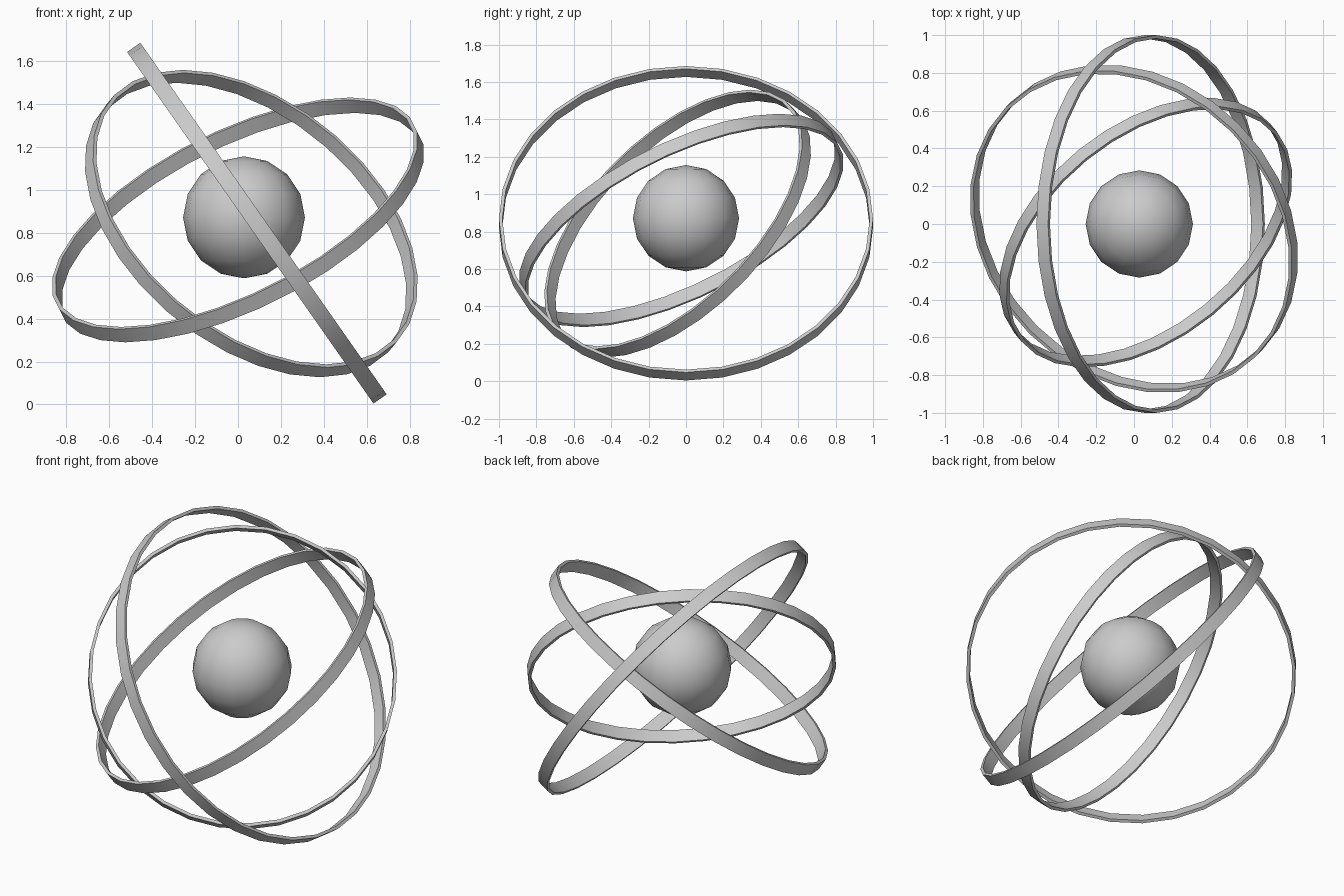
import bpy
from math import radians
from mathutils import Vector

cube = bpy.data.objects.get("Cube")
if cube:
    bpy.data.objects.remove(cube, do_unlink=True)

grey = bpy.data.materials.new("grey")
grey.use_nodes = True
colour = (0.6, 0.6, 0.6, 1)
grey.diffuse_color = colour
grey.node_tree.nodes["Principled BSDF"].inputs["Base Color"].default_value = colour

BAND_HEIGHT = 0.075
BAND_THICKNESS = 0.018


def finish(obj, name):
    obj.name = name
    obj.data.materials.append(grey)
    bpy.ops.object.shade_smooth_by_angle(angle=radians(35))


def ring(name, radius, centre, axis):
    """Thin open band turned so that its hole faces along the axis."""
    bpy.ops.mesh.primitive_cylinder_add(
        vertices=32, radius=radius, depth=BAND_HEIGHT, end_fill_type='NOTHING',
        location=centre, rotation=Vector(axis).to_track_quat('Z', 'Y').to_euler())
    obj = bpy.context.object
    wall = obj.modifiers.new("wall", 'SOLIDIFY')
    wall.thickness = BAND_THICKNESS
    wall.offset = -1
    bpy.ops.object.modifier_apply(modifier=wall.name)
    finish(obj, name)


# Central ball
bpy.ops.mesh.primitive_uv_sphere_add(
    segments=16, ring_count=8, radius=0.284, location=(0.028, 0, 0.872))
finish(bpy.context.object, "core_ball")

# Three crossing orbit bands
ring("large_ring", 1.0, (0.088, 0, 0.845), (0.819, 0, 0.574))
ring("middle_ring", 0.935, (0, -0.025, 0.86), (-0.408, -0.408, 0.816))
ring("small_ring", 0.875, (0.062, -0.045, 0.843), (0.5, -0.614, 0.61))
